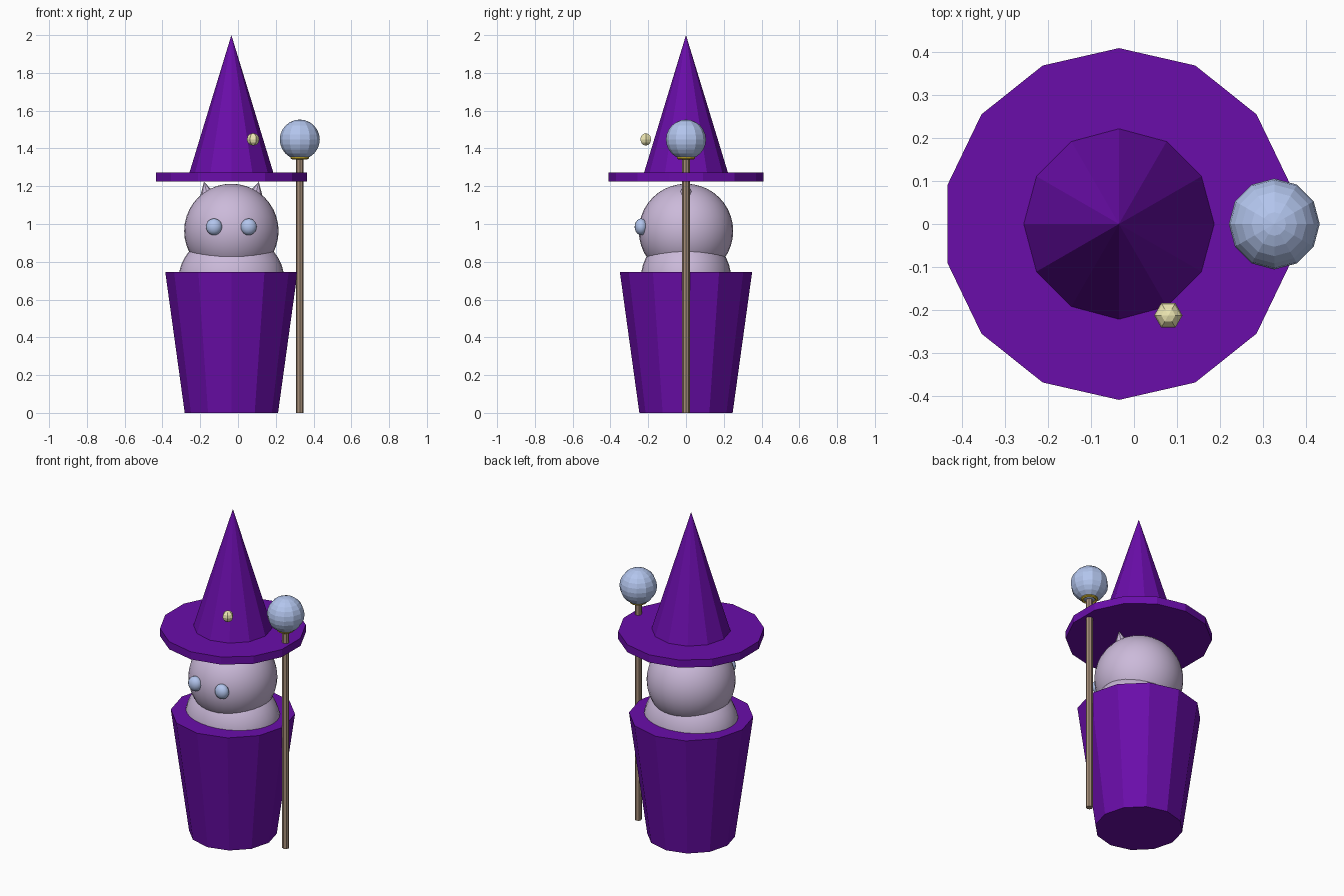
import bpy, bmesh, math
from mathutils import Matrix, Vector

if "Cube" in bpy.data.objects:
    bpy.data.objects.remove(bpy.data.objects["Cube"])

CX = -0.035  # axis of the figure; the staff sits off to the right


def material(name, rgb):
    m = bpy.data.materials.new(name)
    m.diffuse_color = (*rgb, 1)
    m.use_nodes = True
    m.node_tree.nodes["Principled BSDF"].inputs["Base Color"].default_value = m.diffuse_color
    return m


PURPLE = material("purple", (0.144, 0.004, 0.40))
FUR = material("fur", (0.60, 0.49, 0.70))
BLUE = material("pale_blue", (0.45, 0.56, 0.85))
WOOD = material("wood", (0.38, 0.27, 0.19))
CREAM = material("cream", (0.85, 0.80, 0.45))
GOLD = material("gold", (0.70, 0.50, 0.03))


def finish(name, bm, mat, loc, rot=(0, 0, 0), smooth=False):
    me = bpy.data.meshes.new(name)
    bm.to_mesh(me)
    bm.free()
    me.materials.append(mat)
    for p in me.polygons:
        p.use_smooth = smooth
    ob = bpy.data.objects.new(name, me)
    ob.location = loc
    ob.rotation_euler = rot
    bpy.context.collection.objects.link(ob)
    return ob


def frustum(name, mat, x, z0, z1, r0, r1, sides):
    bm = bmesh.new()
    bmesh.ops.create_cone(bm, cap_ends=True, segments=sides,
                          radius1=r0, radius2=r1, depth=z1 - z0)
    bmesh.ops.remove_doubles(bm, verts=bm.verts, dist=1e-5)
    return finish(name, bm, mat, (x, 0, (z0 + z1) / 2))


def ball(name, mat, loc, radii, u, v, rot=(0, 0, 0), smooth=False):
    bm = bmesh.new()
    bmesh.ops.create_uvsphere(bm, u_segments=u, v_segments=v, radius=1)
    bmesh.ops.scale(bm, vec=radii, verts=bm.verts)
    return finish(name, bm, mat, loc, rot, smooth)


# Robe
frustum("robe", PURPLE, CX, 0, 0.745, 0.247, 0.35, 12)

# Body and head
ball("body", FUR, (CX, 0, 0.705), (0.28, 0.24, 0.25), 32, 20, smooth=True)
ball("head", FUR, (CX, 0, 0.963), (0.25, 0.25, 0.25), 32, 20, smooth=True)

# Eyes and ears, mirrored about the figure's axis
for side, s in (("left", -1), ("right", 1)):
    ball(side + "_eye", BLUE, (CX + s * 0.0915, -0.238, 0.985),
         (0.043, 0.034, 0.044), 16, 10, smooth=True)
    tilt = s * math.radians(14)
    tip = Vector((CX + s * 0.145, 0, 1.224))
    axis = Vector((math.sin(tilt), 0, math.cos(tilt)))
    bm = bmesh.new()
    bmesh.ops.create_cone(bm, cap_ends=True, segments=8,
                          radius1=0.06, radius2=0, depth=0.11)
    bmesh.ops.remove_doubles(bm, verts=bm.verts, dist=1e-5)
    finish(side + "_ear", bm, FUR, tip - axis * 0.055, (0, tilt, 0))

# Hat
frustum("hat_brim", PURPLE, CX, 1.225, 1.272, 0.41, 0.41, 14)
frustum("hat_cone", PURPLE, CX, 1.272, 2.0, 0.222, 0, 12)
ball("hat_bead", CREAM, (0.08, -0.213, 1.448), (0.033,) * 3, 6, 6,
     rot=(0, 0, math.radians(30)))

# Staff, collar ring and orb
frustum("staff", WOOD, 0.327, 0, 1.36, 0.02, 0.02, 8)
bm = bmesh.new()
bmesh.ops.create_circle(bm, segments=6, radius=0.01,
                        matrix=Matrix.Translation((0.04, 0, 0)) @ Matrix.Rotation(math.pi / 2, 4, 'X'))
bmesh.ops.spin(bm, geom=bm.verts[:] + bm.edges[:], cent=(0, 0, 0), axis=(0, 0, 1),
               angle=math.tau, steps=12, use_merge=True)
bmesh.ops.recalc_face_normals(bm, faces=bm.faces)
finish("staff_ring", bm, GOLD, (0.327, 0, 1.352))
ball("orb", BLUE, (0.327, 0, 1.447), (0.106,) * 3, 12, 12)
